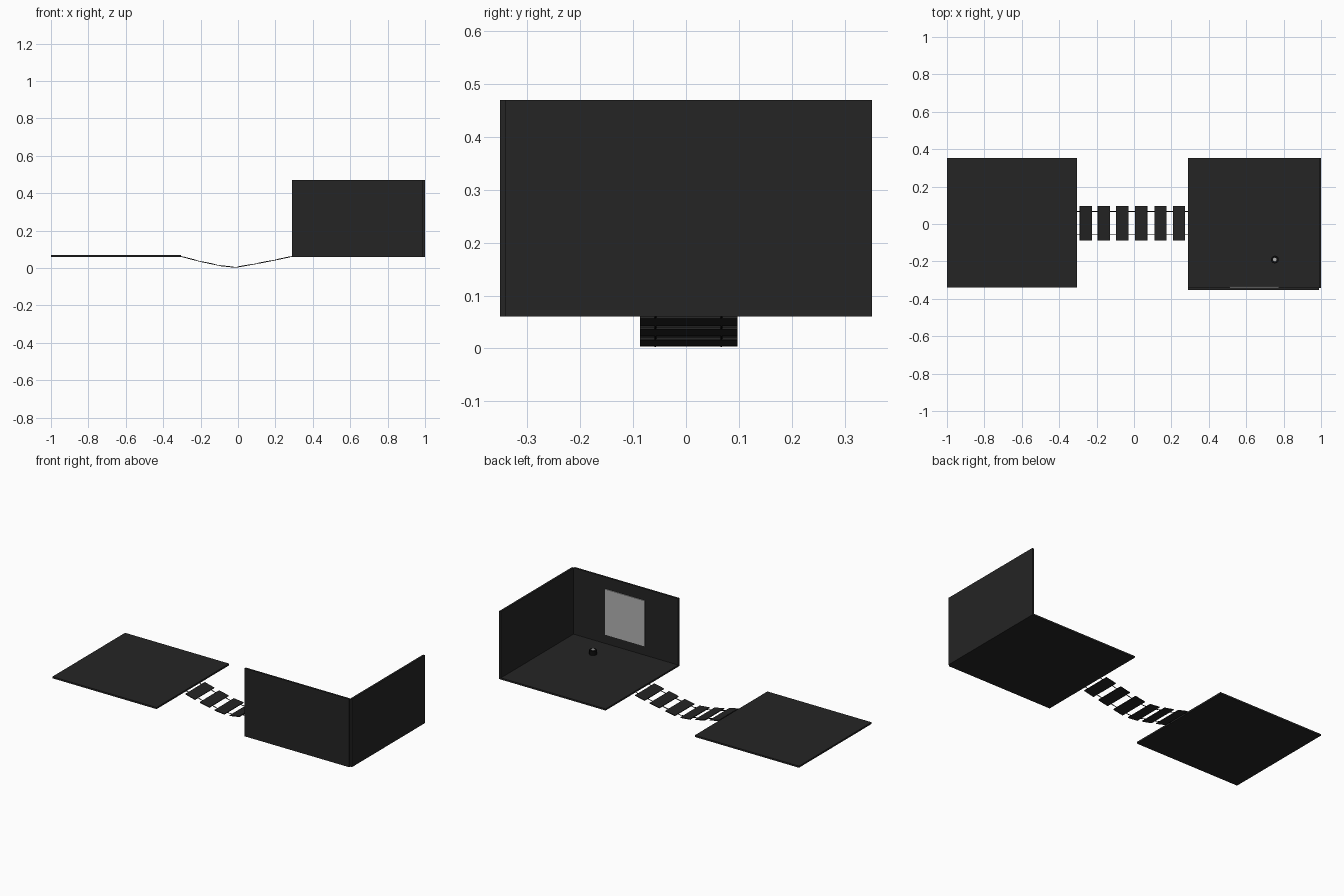
import bpy
import math

cube = bpy.data.objects.get("Cube")
if cube:
    bpy.data.objects.remove(cube, do_unlink=True)


def material(name, rgb):
    m = bpy.data.materials.new(name)
    m.use_nodes = True
    m.diffuse_color = (*rgb, 1)
    m.node_tree.nodes["Principled BSDF"].inputs["Base Color"].default_value = (*rgb, 1)
    return m


charcoal = material("charcoal", (0.018, 0.018, 0.018))
black = material("black", (0.004, 0.004, 0.004))
grey = material("light grey", (0.45, 0.45, 0.45))


def box(name, x, y, z, mat):
    """Box spanning the given (low, high) ranges."""
    bpy.ops.mesh.primitive_cube_add(size=1, location=[sum(r) / 2 for r in (x, y, z)])
    ob = bpy.context.object
    ob.name = name
    ob.scale = [r[1] - r[0] for r in (x, y, z)]
    ob.data.materials.append(mat)
    return ob


def disc(name, radius, low, high, mat, sides=12):
    bpy.ops.mesh.primitive_cylinder_add(vertices=sides, radius=radius, depth=high - low,
                                        location=(0.753, -0.19, (low + high) / 2))
    ob = bpy.context.object
    ob.name = name
    ob.data.materials.append(mat)
    return ob


# Two floors and the two walls of the room
FLOOR = (0.06, 0.07)
DEPTH = (-0.34, 0.352)
box("right_platform", (-1, -0.305), DEPTH, FLOOR, charcoal)
box("room_floor", (0.29, 0.99), DEPTH, FLOOR, charcoal)
box("front_wall", (0.29, 0.988), (-0.352, -0.34), (0.06, 0.47), charcoal)
box("side_wall", (0.988, 1), (-0.342, 0.352), (0.06, 0.47), charcoal)

# Pale panel on the inside of the front wall
box("wall_panel", (0.51, 0.775), (-0.34, -0.335), (0.125, 0.4), grey)

# Small round holder with a pale centre
disc("holder", 0.021, 0.07, 0.096, black)
disc("holder_centre", 0.01, 0.09, 0.098, grey)

# Sagging bridge: two ropes and six tilted planks
SAG = [(-0.305, 0.062), (-0.206, 0.036), (-0.088, 0.011), (-0.01, 0.004),
       (0.104, 0.024), (0.195, 0.042), (0.29, 0.062)]


def sag(x):
    for (x0, z0), (x1, z1) in zip(SAG, SAG[1:]):
        if x <= x1:
            return z0 + (z1 - z0) * (x - x0) / (x1 - x0)
    return SAG[-1][1]


for side, y in (("right", -0.058), ("left", 0.067)):
    curve = bpy.data.curves.new("rope", "CURVE")
    curve.dimensions = "3D"
    curve.bevel_depth = 0.002
    curve.bevel_resolution = 1
    spline = curve.splines.new("POLY")
    spline.points.add(len(SAG) - 1)
    for point, (x, z) in zip(spline.points, SAG):
        point.co = (x, y, z, 1)
    curve.materials.append(black)
    rope = bpy.data.objects.new(side + "_rope", curve)
    bpy.context.collection.objects.link(rope)

for i, x in enumerate((-0.258, -0.162, -0.063, 0.038, 0.142, 0.24)):
    plank = box(f"plank_{i + 1}", (x - 0.033, x + 0.033), (-0.087, 0.097),
                (sag(x) - 0.002, sag(x) + 0.003), charcoal)
    slope = (sag(x + 0.033) - sag(x - 0.033)) / 0.066
    plank.rotation_euler.y = -math.atan(slope)
